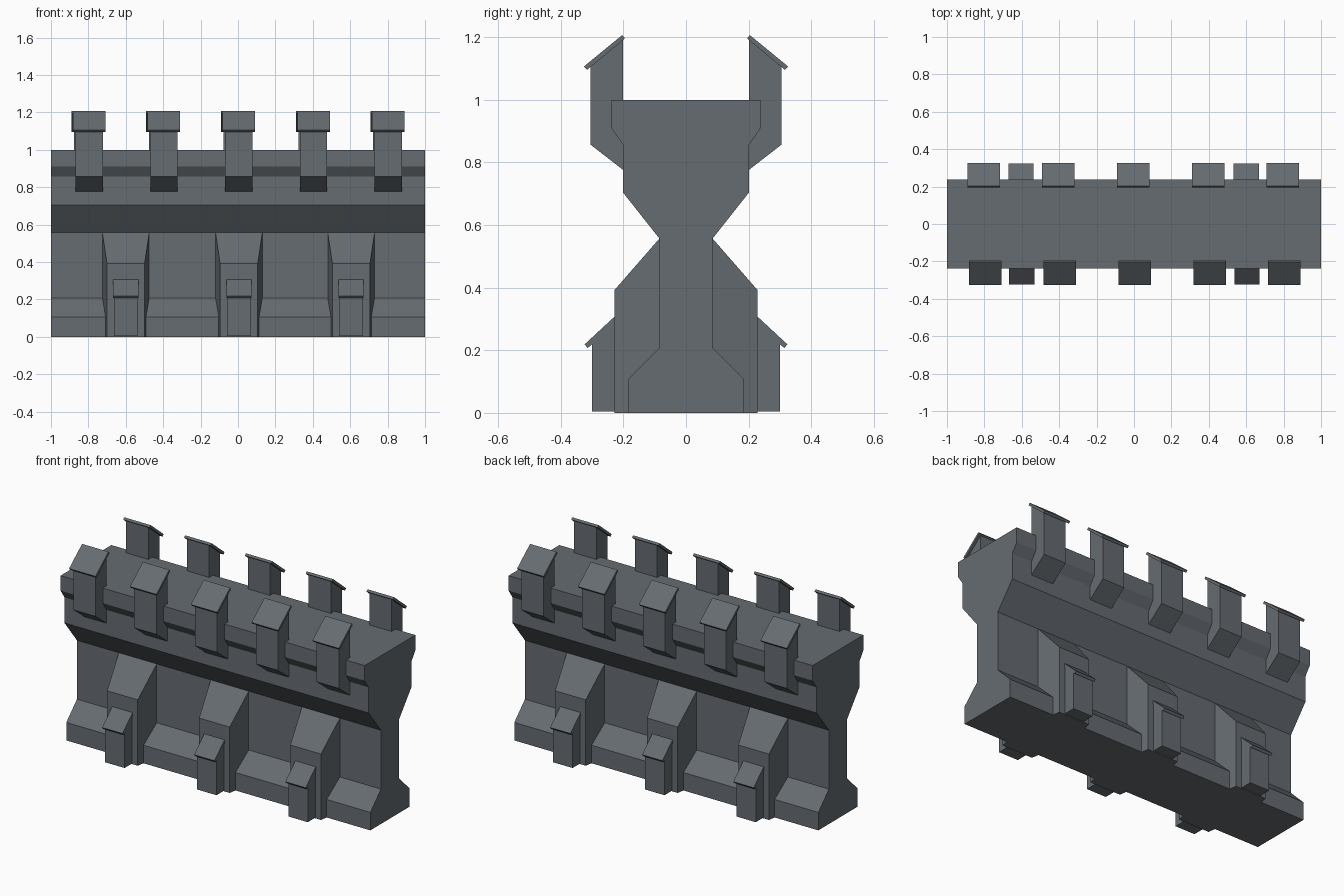
import bpy, bmesh, math
from mathutils import Matrix

if "Cube" in bpy.data.objects:
    bpy.data.objects.remove(bpy.data.objects["Cube"])

stone = bpy.data.materials.new("grey_stone")
stone.diffuse_color = (0.132, 0.149, 0.165, 1)
stone.use_nodes = True
stone.node_tree.nodes["Principled BSDF"].inputs["Base Color"].default_value = stone.diffuse_color


def prism(name, profile, half_width, cx=0.0, turned=False):
    """Extrude an outward (d, z) profile along x. d points to the front (-y).
    half_width is a function of d; turned rotates the part to the back."""
    bm = bmesh.new()
    ends = [[bm.verts.new((cx + s * half_width(d), -d, z)) for d, z in profile]
            for s in (-1, 1)]
    bm.faces.new(ends[0])
    bm.faces.new(ends[1][::-1])
    n = len(profile)
    for i in range(n):
        j = (i + 1) % n
        bm.faces.new((ends[0][i], ends[1][i], ends[1][j], ends[0][j]))
    bmesh.ops.recalc_face_normals(bm, faces=bm.faces)
    me = bpy.data.meshes.new(name)
    if turned:
        bm.transform(Matrix.Rotation(math.pi, 4, 'Z'))
    bm.to_mesh(me)
    bm.free()
    me.materials.append(stone)
    ob = bpy.data.objects.new(name, me)
    bpy.context.collection.objects.link(ob)
    return ob


def const(w):
    return lambda d: w


# Wall body: mirrored waisted profile
half = [(0.185, 0), (0.185, 0.107), (0.085, 0.207), (0.085, 0.557),
        (0.202, 0.705), (0.202, 0.857), (0.238, 0.91), (0.238, 1.0)]
prism("wall_body", half + [(-d, z) for d, z in reversed(half)], const(1.0))

# Side part profiles
buttress = [(0.05, 0), (0.229, 0), (0.229, 0.392), (0.085, 0.557), (0.05, 0.557)]
pier = [(0.15, 0.004), (0.3, 0.004), (0.3, 0.222), (0.229, 0.284), (0.15, 0.284)]
pier_cap = [(0.215, 0.303), (0.229, 0.307), (0.324, 0.219), (0.314, 0.207),
            (0.215, 0.297)]
merlon = [(0.202, 0.777), (0.305, 0.857), (0.305, 1.108), (0.202, 1.192)]
merlon_cap = [(0.204, 1.207), (0.326, 1.107), (0.316, 1.096), (0.195, 1.196)]

for turned in (False, True):
    side = "back" if turned else "front"
    # Tapered buttresses with small roofed piers
    for x in (-0.6, 0.005, 0.605):
        prism(side + "_buttress", buttress,
              lambda d: 0.125 - (d - 0.085) * 0.17, x, turned)
        prism(side + "_pier", pier, const(0.064), x, turned)
        prism(side + "_pier_cap", pier_cap, const(0.067), x, turned)
    # Roofed battlement blocks
    for i in range(5):
        x = -0.796 + 0.4 * i
        prism(side + "_merlon", merlon, const(0.073), x, turned)
        prism(side + "_merlon_cap", merlon_cap, const(0.087), x, turned)
